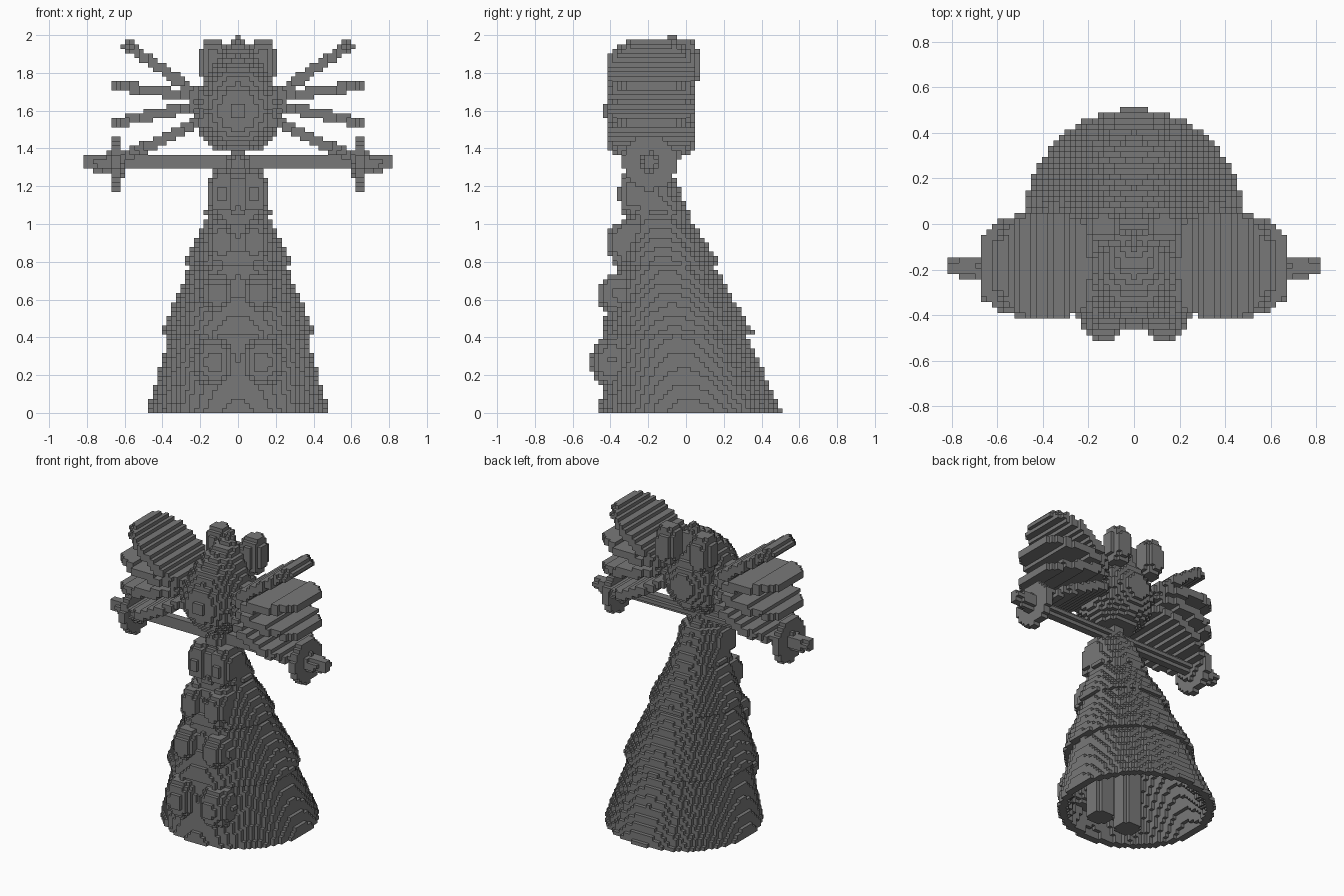
import bpy
import bmesh
from math import floor, hypot, cos, sin, atan2
from mathutils import Vector

if "Cube" in bpy.data.objects:
    bpy.data.objects.remove(bpy.data.objects["Cube"], do_unlink=True)

V = 2 / 82                      # edge of one block
AXIS_Y = -0.19                  # depth of the head, rod and wings

grey = bpy.data.materials.new("stone grey")
grey.use_nodes = True
grey.diffuse_color = (0.19, 0.19, 0.19, 1)
grey.node_tree.nodes["Principled BSDF"].inputs["Base Color"].default_value = grey.diffuse_color

# corner offsets of each block side, keyed by its direction
SIDES = {}
for axis in range(3):
    for sign in (0, 1):
        ring = []
        for a, b in ((0, 0), (1, 0), (1, 1), (0, 1)):
            c = [0, 0, 0]
            c[axis], c[(axis + 1) % 3], c[(axis + 2) % 3] = sign, a, b
            ring.append(tuple(c))
        step = [0, 0, 0]
        step[axis] = 2 * sign - 1
        SIDES[tuple(step)] = ring if sign else ring[::-1]


def blocks(name, inside, lo, hi):
    """Fill the shape given by inside(x, y, z) with blocks and skin it."""
    # blocks are centred on x = 0 and stand on z = 0
    off = (-V / 2, 0, 0)
    r = [range(floor((l - o) / V) - 1, floor((h - o) / V) + 2)
         for l, h, o in zip(lo, hi, off)]
    cells = {(i, j, k) for i in r[0] for j in r[1] for k in r[2]
             if 0 <= k < 82 and inside(i * V, (j + .5) * V, (k + .5) * V)}
    bm = bmesh.new()
    verts = {}

    def vert(p):
        if p not in verts:
            verts[p] = bm.verts.new([q * V + o for q, o in zip(p, off)])
        return verts[p]

    for c in sorted(cells):
        for step, ring in SIDES.items():
            if tuple(a + b for a, b in zip(c, step)) not in cells:
                bm.faces.new([vert(tuple(a + b for a, b in zip(c, q))) for q in ring])
    mesh = bpy.data.meshes.new(name)
    bm.to_mesh(mesh)
    bm.free()
    mesh.materials.append(grey)
    obj = bpy.data.objects.new(name, mesh)
    bpy.context.collection.objects.link(obj)


def profile(points, t):
    """Straight-line interpolation through (t, value) points."""
    for (a, u), (b, v) in zip(points, points[1:]):
        if a <= t <= b:
            return u + (v - u) * (t - a) / (b - a)
    return -1


def ellipsoid(name, centre, radii, power=2):
    """Ellipsoid; a higher power makes it boxier."""
    c, s = Vector(centre), Vector(radii)
    blocks(name, lambda *p: sum(abs((q - m) / n) ** power
                                for q, m, n in zip(p, c, s)) <= 1, c - s, c + s)


# tiered hollow gown leaning forward as it rises
def gown_tier(name, points, wall):
    def inside(x, y, z):
        radius = profile(points, z)
        d = hypot(x, y - max(AXIS_Y, 0.025 - 0.17 * z))
        return radius - wall <= d <= radius
    blocks(name, inside, (-.5, -.5, points[0][0]), (.5, .52, points[-1][0]))


gown_tier("gown_hem_tier", [(0, .485), (.46, .35)], .05)
gown_tier("gown_lower_tier", [(.42, .405), (.82, .24)], .065)
gown_tier("gown_upper_tier", [(.78, .29), (1.08, .15)], .075)
gown_tier("bodice", [(1.04, .185), (1.26, .115), (1.3, .065), (1.42, .04)], 1)

# rosettes in pairs down the front, and legs under the gown
for side, label in ((1, "left"), (-1, "right")):
    for row, (x, y, z, rx, rz, power) in enumerate((
            (.13, -.39, .27, .115, .14, 2), (.11, -.355, .63, .09, .11, 2),
            (.09, -.3, .9, .08, .12, 2.3), (.085, -.235, 1.17, .07, .12, 3))):
        ellipsoid(f"{label}_rosette_{row + 1}", (side * x, y, z), (rx, .12, rz), power)
    blocks(f"{label}_leg",
           lambda x, y, z: hypot(x - side * .11, y + .2) < .08 and z < .85,
           (side * .11 - .1, -.3, 0), (side * .11 + .1, -.1, .9))

# drop-shaped head with a thin tip that leans back
HEAD = [(1.385, .1), (1.41, .14), (1.45, .18), (1.5, .215), (1.6, .24), (1.68, .22),
        (1.75, .185), (1.85, .125), (1.92, .075), (1.95, .035), (2, .015)]


def head(x, y, z):
    lean = max(0, z - 1.8) * .6
    return hypot(x, y - AXIS_Y - lean) <= profile(HEAD, z)


blocks("head", head, (-.26, -.45, 1.36), (.26, .1, 2))
ellipsoid("face", (0, -.38, 1.6), (.12, .05, .12))
ellipsoid("hair_bun", (0, .0, 1.6), (.11, .055, .11))
ellipsoid("clasped_hands", (0, -.22, 1.325), (.065, .08, .05))

# rod with tapered ends and a round guard near each end
ROD = [(0, .036), (.6, .036), (.605, .07), (.625, .07), (.627, .145),
       (.66, .145), (.665, .065), (.69, .05), (.77, .045), (.775, .036), (.82, .036)]
blocks("rod", lambda x, y, z: hypot(y - AXIS_Y, z - 1.325) <= profile(ROD, abs(x)),
       (-.83, -.35, 1.17), (.83, -.04, 1.48))


# four blunt oval blades fan out of each side of the head
def blade(name, side, start, end):
    angle = atan2(end[1] - start[1], end[0] - start[0])
    half = hypot(end[0] - start[0], end[1] - start[1]) / 2
    mx, mz = (start[0] + end[0]) / 2, (start[1] + end[1]) / 2

    def inside(x, y, z):
        dx, dz = side * x - mx, z - mz
        u = dx * cos(angle) + dz * sin(angle)
        w = dz * cos(angle) - dx * sin(angle)
        return (abs(w) <= .028 and abs(u) <= half
                and hypot(u / (half * 1.1), (y + .183) / .24) <= 1)

    xs = sorted((side * start[0], side * end[0]))
    blocks(name, inside, (xs[0] - .05, -.45, min(start[1], end[1]) - .05),
           (xs[1] + .05, .08, max(start[1], end[1]) + .05))


for side, label in ((1, "left"), (-1, "right")):
    for part, start, end in (("top", (.16, 1.65), (.605, 1.96)),
                             ("upper", (.16, 1.66), (.675, 1.74)),
                             ("lower", (.16, 1.64), (.675, 1.53)),
                             ("bottom", (.16, 1.565), (.62, 1.345))):
        blade(f"{label}_{part}_wing_blade", side, start, end)
    # rounded ear at the back of the crown
    ellipsoid(f"{label}_ear", (side * .13, -.01, 1.85), (.07, .08, .125), 3)
